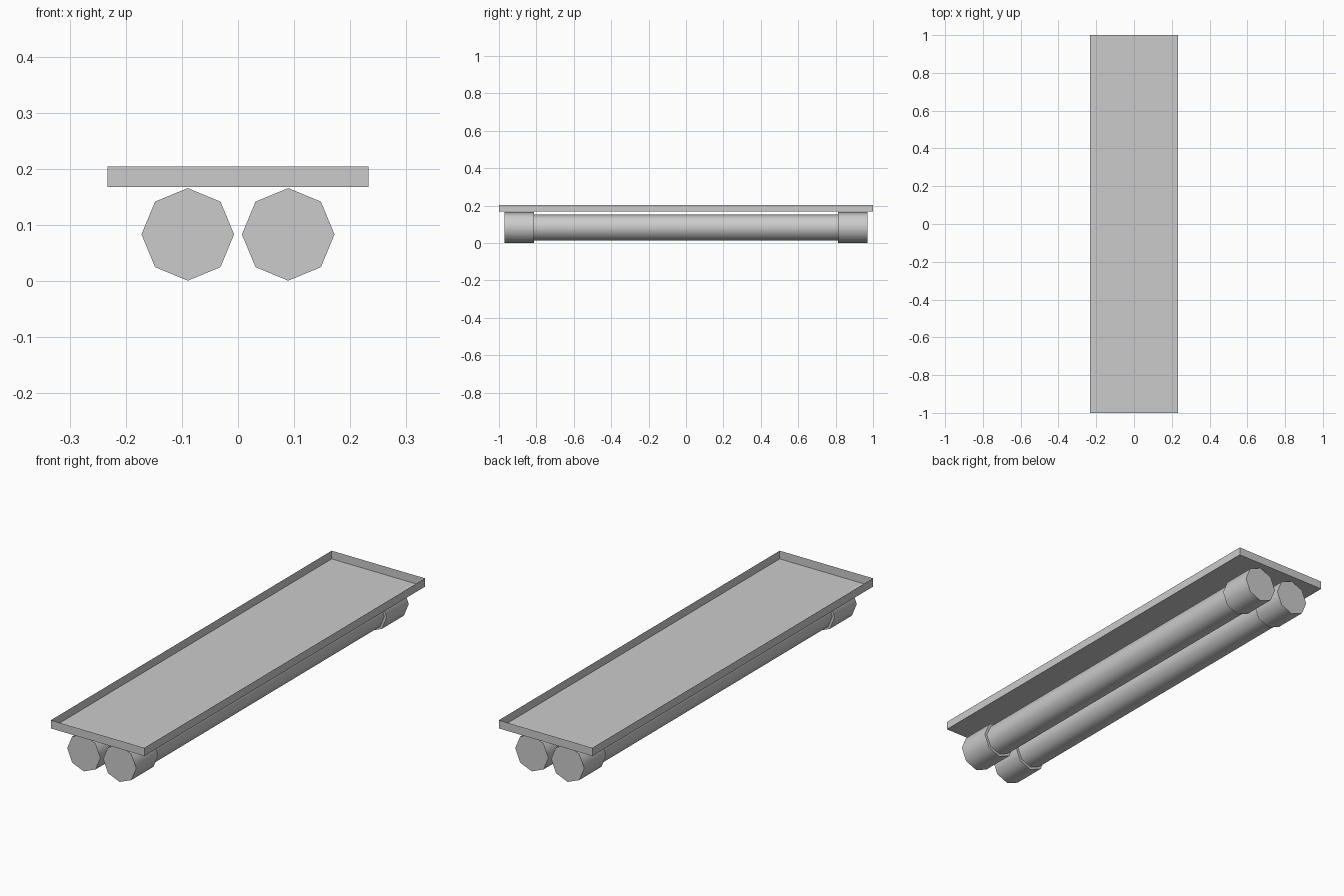
import bpy
import bmesh
import math
from mathutils import Matrix, Vector

if "Cube" in bpy.data.objects:
    bpy.data.objects.remove(bpy.data.objects["Cube"], do_unlink=True)

grey = bpy.data.materials.new("plain grey")
grey.use_nodes = True
COLOUR = (0.6, 0.6, 0.6, 1)
grey.diffuse_color = COLOUR
grey.node_tree.nodes["Principled BSDF"].inputs["Base Color"].default_value = COLOUR

AXLE_X, AXLE_Z = 0.0895, 0.083
TRAY_BOTTOM, TRAY_TOP = 0.167, 0.204


def add_object(name, bm):
    mesh = bpy.data.meshes.new(name)
    bm.to_mesh(mesh)
    bm.free()
    mesh.materials.append(grey)
    obj = bpy.data.objects.new(name, mesh)
    bpy.context.collection.objects.link(obj)
    return obj


def octagon_bar(name, x, y, radius, length):
    """Eight-sided bar along y with a corner pointing straight up."""
    bm = bmesh.new()
    place = Matrix.Translation((x, y, AXLE_Z)) @ Matrix.Rotation(math.pi / 2, 4, "X")
    bmesh.ops.create_cone(bm, cap_ends=True, segments=8, radius1=radius,
                          radius2=radius, depth=length, matrix=place)
    obj = add_object(name, bm)
    bpy.ops.object.select_all(action="DESELECT")
    obj.select_set(True)
    bpy.context.view_layer.objects.active = obj
    bpy.ops.object.shade_smooth_by_angle(angle=math.radians(60))


# Shallow open tray made of thin sheet
bm = bmesh.new()
height = TRAY_TOP - TRAY_BOTTOM
place = Matrix.Translation((0, 0, TRAY_BOTTOM + height / 2)) @ Matrix.Diagonal((0.466, 2, height, 1))
bmesh.ops.create_cube(bm, size=1, matrix=place)
lid = [f for f in bm.faces if f.normal.dot(Vector((0, 0, 1))) > 0.9]
bmesh.ops.delete(bm, geom=lid, context="FACES_ONLY")
add_object("tray", bm)

# Two tubes below, each with a wider collar at both ends
for side, sx in (("left", 1), ("right", -1)):
    octagon_bar(side + "_tube", sx * AXLE_X, 0, 0.0705, 1.64)
    for end, sy in (("front", -1), ("back", 1)):
        octagon_bar(f"{side}_{end}_collar", sx * AXLE_X, sy * 0.892, 0.0825, 0.157)
